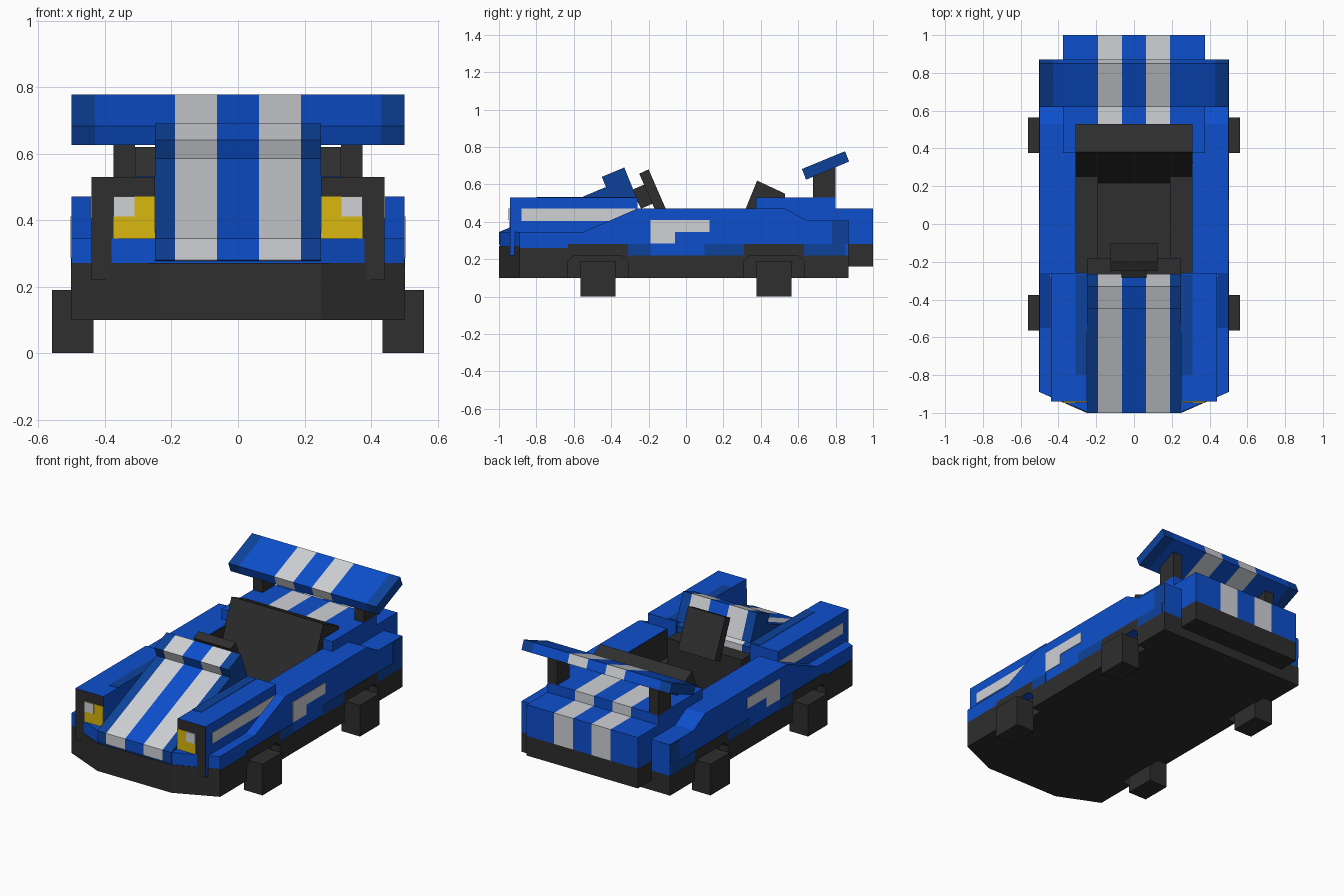
import bpy, bmesh

cube = bpy.data.objects.get("Cube")
if cube:
    bpy.data.objects.remove(cube, do_unlink=True)


def material(name, rgb):
    lin = [((c / 255 + 0.055) / 1.055) ** 2.4 for c in rgb]
    m = bpy.data.materials.new(name)
    m.use_nodes = True
    m.diffuse_color = (*lin, 1)
    bsdf = next(n for n in m.node_tree.nodes if n.type == 'BSDF_PRINCIPLED')
    bsdf.inputs["Base Color"].default_value = (*lin, 1)
    bsdf.inputs["Roughness"].default_value = 0.8
    return m


BLUE = material("bright blue", (13, 79, 205))
NAVY = material("deep blue", (13, 66, 155))
GREY = material("light grey", (207, 209, 214))
DARK = material("charcoal", (46, 46, 46))
YELLOW = material("lamp yellow", (216, 183, 16))


def finish(name, bm, mats):
    bmesh.ops.recalc_face_normals(bm, faces=bm.faces[:])
    mesh = bpy.data.meshes.new(name)
    bm.to_mesh(mesh)
    bm.free()
    for m in mats:
        mesh.materials.append(m)
    ob = bpy.data.objects.new(name, mesh)
    bpy.context.collection.objects.link(ob)
    return ob


def prism(name, profile, xs, colours):
    """Side profile (y, z) swept across the x stations, one colour per strip."""
    bm = bmesh.new()
    mats = list(dict.fromkeys(colours))
    rings = [[bm.verts.new((x, y, z)) for y, z in profile] for x in xs]
    n = len(profile)
    for i, colour in enumerate(colours):
        for j in range(n):
            k = (j + 1) % n
            f = bm.faces.new((rings[i][j], rings[i][k], rings[i + 1][k], rings[i + 1][j]))
            f.material_index = mats.index(colour)
    bm.faces.new(rings[0]).material_index = mats.index(colours[0])
    bm.faces.new(rings[-1]).material_index = mats.index(colours[-1])
    return finish(name, bm, mats)


def box(name, x, y, z, colour):
    return prism(name, [(y[0], z[0]), (y[1], z[0]), (y[1], z[1]), (y[0], z[1])], x, [colour])


def slab(name, plan, z, colour):
    """Plan outline (x, y) raised between two heights."""
    bm = bmesh.new()
    low, high = ([bm.verts.new((x, y, h)) for x, y in plan] for h in z)
    n = len(plan)
    bm.faces.new(low)
    bm.faces.new(high)
    for j in range(n):
        k = (j + 1) % n
        bm.faces.new((low[j], low[k], high[k], high[j]))
    return finish(name, bm, [colour])


def striped(name, profile, edge, end=None, end_colour=BLUE):
    """Blue part with the two racing stripes; optional other colour beyond end."""
    half = [0.0625, 0.19] + ([end] if end else []) + [edge]
    cols = [GREY, BLUE] + ([end_colour] if end else [])
    if not end:
        cols = [GREY, end_colour]
    xs = [-x for x in reversed(half)] + half
    return prism(name, profile, xs, cols[::-1] + [BLUE] + cols)


# Underbody and nose
box("floor_pan", (-0.44, 0.44), (-0.89, 0.87), (0.10, 0.22), DARK)
slab("front_bumper", [(-0.5, -0.89), (-0.25, -1), (0.25, -1), (0.5, -0.89)], (0.10, 0.27), DARK)
slab("nose", [(-0.5, -0.89), (-0.25, -0.995), (0.25, -0.995), (0.5, -0.89)], (0.27, 0.345), BLUE)

# Striped centre parts: hood, scoop, rear deck, tail, spoiler
striped("hood", [(-1, 0.28), (-1, 0.345), (-0.43, 0.585), (-0.36, 0.53),
                 (-0.27, 0.5), (-0.27, 0.2), (-0.9, 0.2)], 0.25, end_colour=NAVY)
striped("hood_scoop", [(-0.45, 0.64), (-0.33, 0.69), (-0.265, 0.53), (-0.385, 0.48)],
        0.25, end_colour=NAVY)
striped("rear_deck", [(0.375, 0.22), (0.375, 0.53), (0.80, 0.53), (0.80, 0.22)], 0.375)
striped("tail", [(0.79, 0.28), (0.79, 0.47), (1, 0.47), (1, 0.28)], 0.375)
box("rear_bumper", (-0.375, 0.375), (0.79, 1), (0.16, 0.28), DARK)
striped("spoiler", [(0.62, 0.682), (0.85, 0.777), (0.872, 0.722), (0.642, 0.625)],
        0.5, 0.43, NAVY)

# Cockpit
prism("seat", [(0.38, 0.62), (0.53, 0.55), (0.53, 0.2), (0.21, 0.2)], (-0.31, 0.31), [DARK])
box("dashboard", (-0.25, 0.25), (-0.275, -0.18), (0.2, 0.46), DARK)
prism("steering_column", [(-0.29, 0.57), (-0.22, 0.60), (-0.17, 0.5), (-0.24, 0.47)],
      (-0.065, 0.065), [DARK])
prism("steering_wheel", [(-0.25, 0.657), (-0.20, 0.68), (-0.10, 0.45), (-0.15, 0.428)],
      (-0.125, 0.125), [DARK])

# Profiles shared by both sides
flank = [(-0.89, 0.22), (-0.89, 0.345), (-0.55, 0.345), (-0.26, 0.47), (0.53, 0.47),
         (0.64, 0.41), (0.87, 0.41), (0.87, 0.22)]


def arch(y):
    return [(y - 0.16, 0.10), (y - 0.16, 0.19), (y - 0.125, 0.22),
            (y + 0.125, 0.22), (y + 0.16, 0.19), (y + 0.16, 0.10)]


sill = ([(-0.89, 0.10)] + arch(-0.47) + arch(0.47)
        + [(0.87, 0.10), (0.87, 0.22), (0.63, 0.22), (0.63, 0.28), (0.31, 0.28), (0.31, 0.22),
           (-0.31, 0.22), (-0.31, 0.28), (-0.63, 0.28), (-0.63, 0.26), (-0.89, 0.26)])

for side, s in (("left", 1), ("right", -1)):
    def X(a, b):
        return (s * a, s * b)

    prism(side + "_flank", flank, X(0.31, 0.5), [BLUE])
    prism(side + "_sill", sill, X(0.44, 0.502), [DARK])
    box(side + "_cockpit_ledge", X(0.19, 0.312), (-0.27, 0.40), (0.2, 0.30), DARK)
    box(side + "_cockpit_lining", X(0.306, 0.314), (-0.26, 0.40), (0.25, 0.465), DARK)

    # Front fender with dark lamp face
    fender = box(side + "_fender", X(0.25, 0.44), (-0.94, -0.26), (0.22, 0.53), BLUE)
    fender.data.materials.append(DARK)
    for f in fender.data.polygons:
        if f.normal.y < -0.9:
            f.material_index = 1
    box(side + "_headlight", X(0.25, 0.375), (-0.944, -0.938), (0.345, 0.47), YELLOW)
    box(side + "_headlight_lens", X(0.312, 0.375), (-0.948, -0.94), (0.41, 0.47), GREY)
    box(side + "_fender_top_shade", X(0.25, 0.31), (-0.80, -0.27), (0.526, 0.532), NAVY)
    box(side + "_fender_stripe", X(0.436, 0.443), (-0.88, -0.27), (0.405, 0.47), GREY)

    # Painted side marks
    prism(side + "_door_mark", [(-0.19, 0.285), (-0.19, 0.41), (0.125, 0.41), (0.125, 0.345),
                                (-0.06, 0.345), (-0.06, 0.285)], X(0.496, 0.503), [GREY])
    for i, (y0, y1) in enumerate([(-0.31, -0.19), (0.10, 0.31), (0.63, 0.85)]):
        box(f"{side}_side_shade_{i + 1}", X(0.496, 0.502), (y0, y1), (0.22, 0.28), NAVY)
    box(side + "_rear_shade", X(0.496, 0.502), (0.78, 0.87), (0.28, 0.405), NAVY)

    # Spoiler support and wheels
    box(side + "_spoiler_support", X(0.31, 0.375), (0.68, 0.80), (0.52, 0.69), DARK)
    for end, y in (("front", -0.47), ("rear", 0.47)):
        box(f"{side}_{end}_wheel", X(0.435, 0.56), (y - 0.093, y + 0.093), (0, 0.19), DARK)
